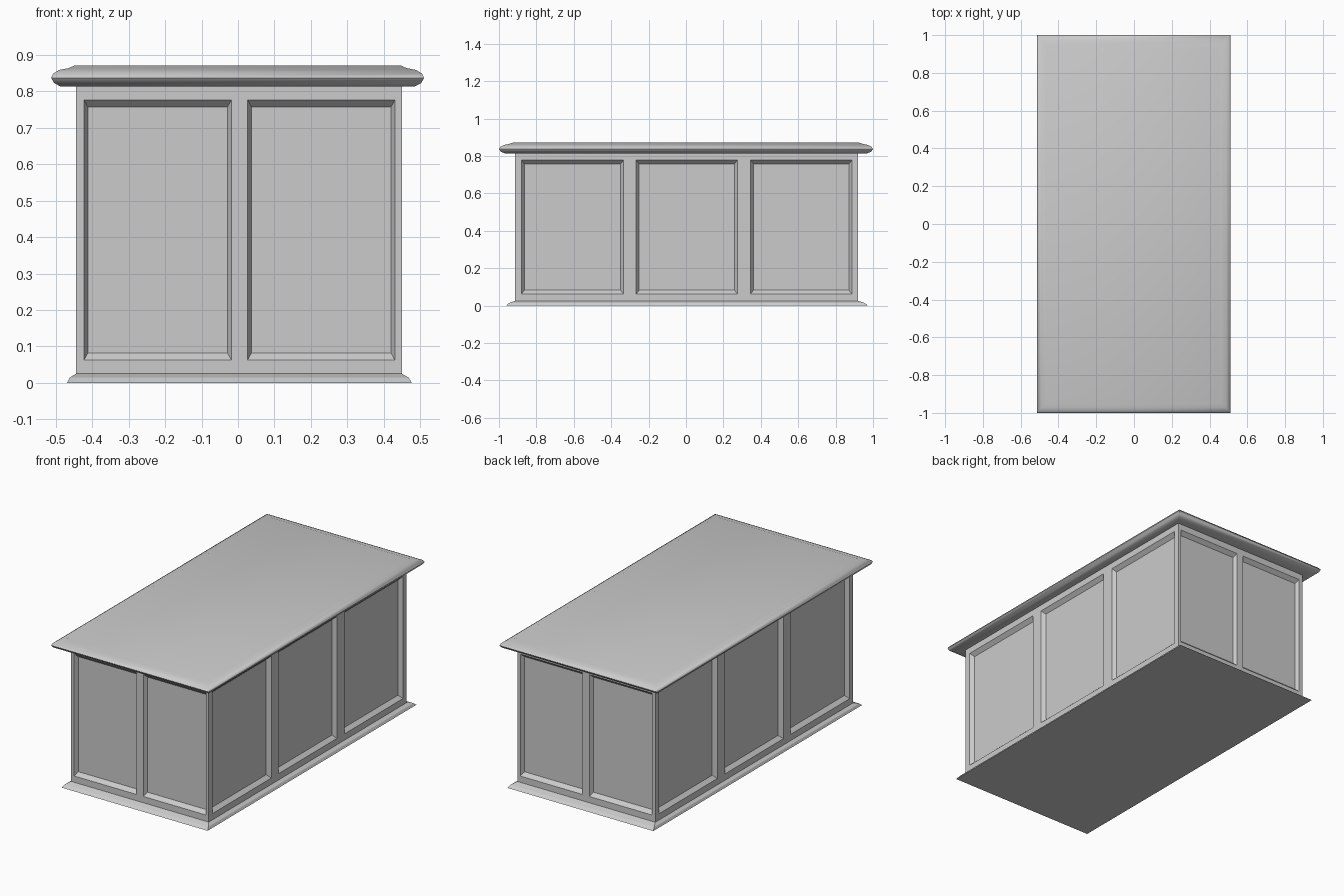
import bpy, bmesh

if "Cube" in bpy.data.objects:
    bpy.data.objects.remove(bpy.data.objects["Cube"])

# body extents
X0, X1, Y0, Y1 = -0.445, 0.450, -0.914, 0.920


def finish(bm, name):
    bmesh.ops.remove_doubles(bm, verts=bm.verts, dist=1e-5)
    mesh = bpy.data.meshes.new(name)
    bm.to_mesh(mesh)
    bm.free()
    obj = bpy.data.objects.new(name, mesh)
    bpy.context.collection.objects.link(obj)
    return obj


def stacked_rings(name, rings, cap_bottom, cap_top):
    """Loft rectangles (x0, x1, y0, y1, z), listed from bottom to top."""
    bm = bmesh.new()
    loops = [[bm.verts.new(p) for p in
              ((x0, y0, z), (x1, y0, z), (x1, y1, z), (x0, y1, z))]
             for x0, x1, y0, y1, z in rings]
    for a, b in zip(loops, loops[1:]):
        for i in range(4):
            j = (i + 1) % 4
            bm.faces.new((a[i], a[j], b[j], b[i]))
    if cap_bottom:
        bm.faces.new(loops[0][::-1])
    if cap_top:
        bm.faces.new(loops[-1])
    return finish(bm, name)


def panelled_wall(bm, place, us, inset_u, flip, depth=0.022):
    """Wall grid; every second cell is a sunken panel with bevelled edges."""
    zs = [0.02, 0.062, 0.777, 0.83]

    def quad(pts):
        bm.faces.new([bm.verts.new(place(*p)) for p in (pts[::-1] if flip else pts)])

    for i, (u0, u1) in enumerate(zip(us, us[1:])):
        for k, (z0, z1) in enumerate(zip(zs, zs[1:])):
            outer = [(u0, z0, 0), (u1, z0, 0), (u1, z1, 0), (u0, z1, 0)]
            if i % 2 == 0 or k != 1:
                quad(outer)
                continue
            a, b, c, d = u0 + inset_u, u1 - inset_u, z0 + 0.02, z1 - 0.02
            inner = [(a, c, depth), (b, c, depth), (b, d, depth), (a, d, depth)]
            quad(inner)
            for m in range(4):
                n = (m + 1) % 4
                quad([outer[m], outer[n], inner[n], inner[m]])


# panelled body: two panels on each end, three on each long side
ends = [X0, -0.423, -0.018, 0.026, 0.431, X1]
sides = [Y0, -0.880, -0.334, -0.266, 0.275, 0.345, 0.887, Y1]
bm = bmesh.new()
panelled_wall(bm, lambda u, z, d: (u, Y0 + d, z), ends, 0.011, False)
panelled_wall(bm, lambda u, z, d: (u, Y1 - d, z), ends, 0.011, True)
panelled_wall(bm, lambda u, z, d: (X1 - d, u, z), sides, 0.016, False)
panelled_wall(bm, lambda u, z, d: (X0 + d, u, z), sides, 0.016, True)
finish(bm, "panelled_body")

# skirting around the foot
stacked_rings("base_skirting", [
    (-0.469, 0.477, -0.963, 0.973, 0.0),
    (-0.462, 0.469, -0.945, 0.955, 0.014),
    (X0, X1, Y0, Y1, 0.025)], True, False)

# moulded worktop: (x inset, y inset, z) from the slab's widest outline
profile = [(0.025, 0.030, 0.814), (0.008, 0.010, 0.823), (0.0, 0.0, 0.837),
           (0.006, 0.008, 0.849), (0.022, 0.028, 0.859),
           (0.048, 0.053, 0.864), (0.064, 0.073, 0.871)]
top = stacked_rings("worktop", [(X0, X1, Y0, Y1, 0.814)] + [
    (-0.513 + a, 0.511 - a, -1 + b, 1 - b, z) for a, b, z in profile], False, True)
bpy.context.view_layer.objects.active = top
top.select_set(True)
bpy.ops.object.shade_smooth_by_angle(angle=0.75)
